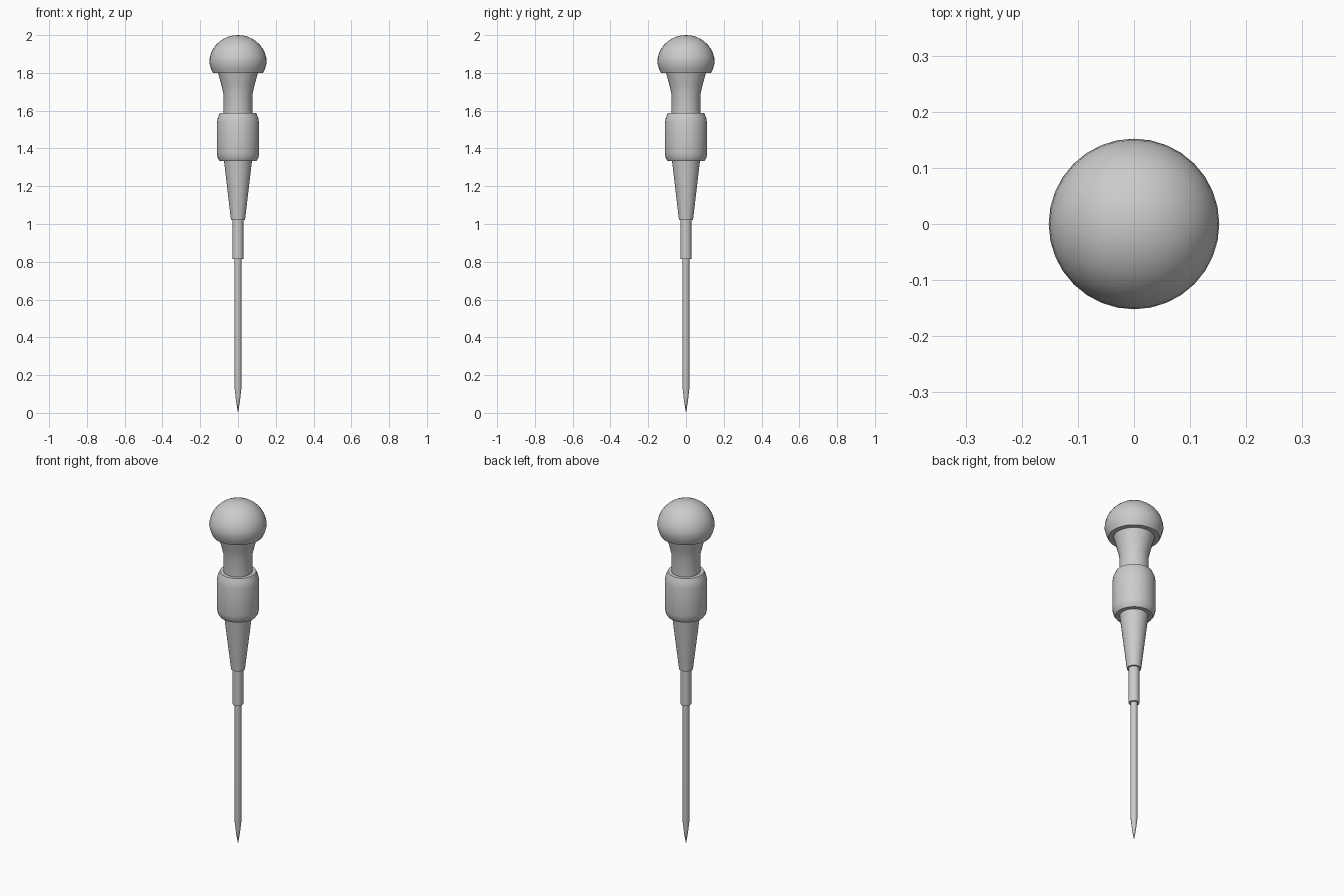
import bpy, bmesh, math

if "Cube" in bpy.data.objects:
    bpy.data.objects.remove(bpy.data.objects["Cube"])


def lathe(name, profile, sides):
    """Spin a list of (radius, z) points around the z axis, closing both ends."""
    bm = bmesh.new()
    rings = []
    for r, z in profile:
        if r == 0:
            rings.append([bm.verts.new((0, 0, z))])
        else:
            rings.append([bm.verts.new((r * math.cos(2 * math.pi * i / sides),
                                        r * math.sin(2 * math.pi * i / sides), z))
                          for i in range(sides)])
    for a, b in zip(rings, rings[1:]):
        for i in range(sides):
            j = (i + 1) % sides
            quad = [a[i % len(a)], a[j % len(a)], b[j % len(b)], b[i % len(b)]]
            bm.faces.new(list(dict.fromkeys(quad)))
    for ring in (rings[0], rings[-1]):
        if len(ring) > 1:
            bm.faces.new(ring)
    bmesh.ops.recalc_face_normals(bm, faces=bm.faces)
    mesh = bpy.data.meshes.new(name)
    bm.to_mesh(mesh)
    bm.free()
    obj = bpy.data.objects.new(name, mesh)
    bpy.context.collection.objects.link(obj)
    bpy.ops.object.select_all(action='DESELECT')
    obj.select_set(True)
    bpy.context.view_layer.objects.active = obj
    bpy.ops.object.shade_smooth_by_angle(angle=math.radians(35))
    return obj


# Thin steel shaft with its pointed tip
lathe("shaft", [(0, 0), (0.010, 0.06), (0.018, 0.13), (0.018, 0.83)], 16)

# Metal sleeve between shaft and handle
lathe("ferrule", [(0.028, 0.815), (0.028, 1.04)], 24)

# Tapered lower handle
lathe("handle_taper", [(0.037, 1.02), (0.076, 1.35)], 32)

# Wide grip with rounded shoulders
lathe("grip", [(0.097, 1.333), (0.107, 1.348), (0.112, 1.375), (0.112, 1.535),
               (0.107, 1.562), (0.096, 1.588)], 32)

# Waisted neck flaring up to the knob
lathe("neck", [(0.076, 1.57), (0.076, 1.685), (0.089, 1.74), (0.108, 1.81)], 32)

# Domed knob
dome = [(0.152 * math.cos(t), 1.855 + 0.145 * math.sin(t))
        for t in (math.pi / 2 * k / 9 for k in range(9))]
lathe("knob", [(0.133, 1.80), (0.144, 1.824)] + dome + [(0, 2.0)], 32)
